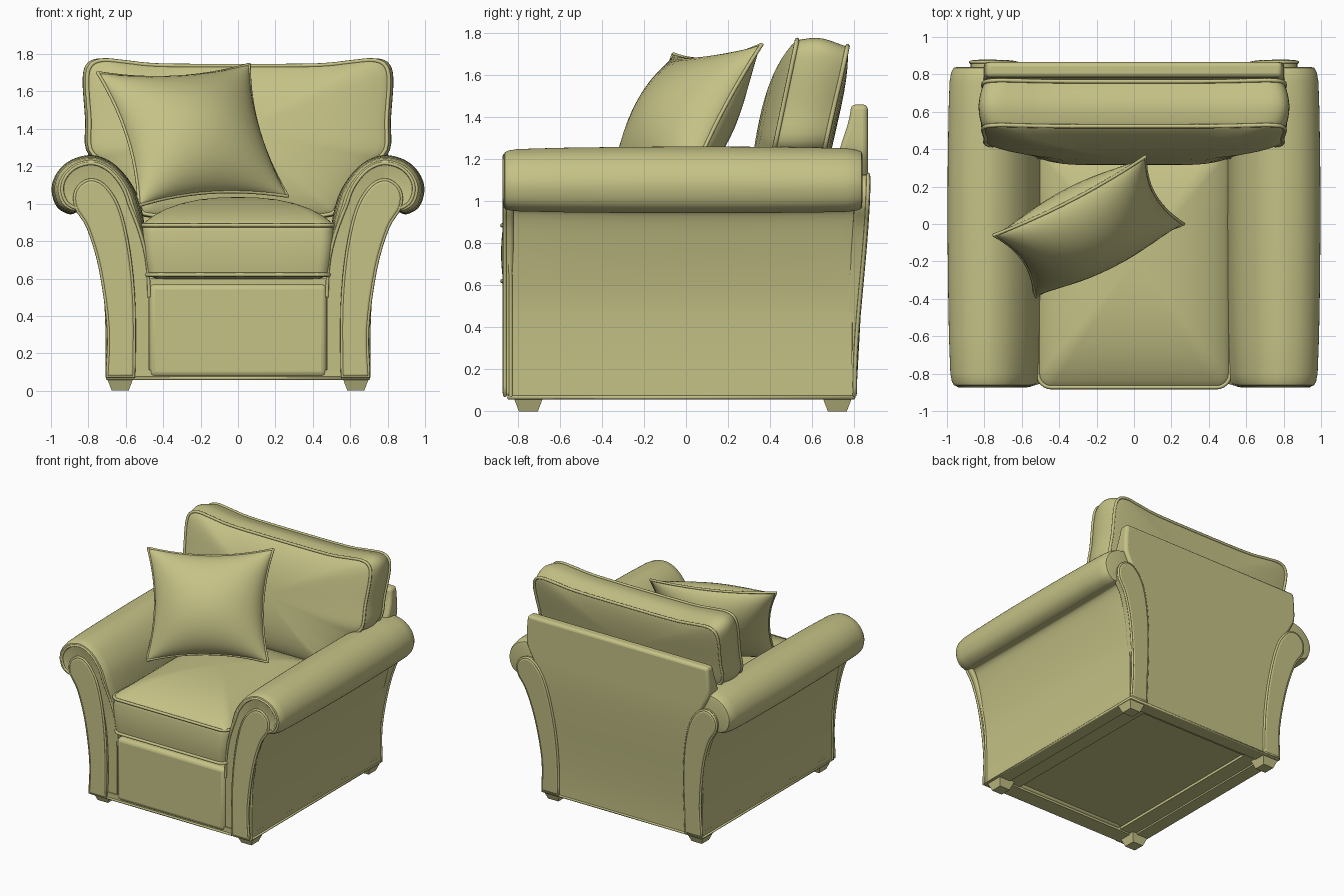
import bpy, bmesh, math
from mathutils import Vector

if "Cube" in bpy.data.objects:
    bpy.data.objects.remove(bpy.data.objects["Cube"])


def smooth(a, b, x):
    t = max(0.0, min(1.0, (x - a) / (b - a)))
    return t * t * (3 - 2 * t)


def spline(pts, n=5, closed=False):
    """Catmull-Rom curve through 2D points."""
    P = [Vector(p) for p in pts]
    m = len(P)
    out = []
    for i in range(m if closed else m - 1):
        g = (lambda k: P[k % m]) if closed else (lambda k: P[max(0, min(m - 1, k))])
        a, b, c, d = g(i - 1), g(i), g(i + 1), g(i + 2)
        for k in range(n):
            t = k / n
            out.append(0.5 * (2 * b + (c - a) * t + (2 * a - 5 * b + 4 * c - d) * t * t
                              + (3 * b - a - 3 * c + d) * t ** 3))
    if not closed:
        out.append(P[-1])
    return out


def loft(name, rings, bevel=0.0, segs=3):
    """Skin equal-length closed rings and cap both ends."""
    bm = bmesh.new()
    R = [[bm.verts.new(p) for p in r] for r in rings]
    n = len(R[0])
    for a, b in zip(R, R[1:]):
        for i in range(n):
            j = (i + 1) % n
            bm.faces.new((a[i], a[j], b[j], b[i]))
    bm.faces.new(R[0][::-1])
    bm.faces.new(R[-1])
    bmesh.ops.recalc_face_normals(bm, faces=bm.faces)
    me = bpy.data.meshes.new(name)
    bm.to_mesh(me)
    bm.free()
    ob = bpy.data.objects.new(name, me)
    bpy.context.collection.objects.link(ob)
    if bevel:
        m = ob.modifiers.new("Bevel", 'BEVEL')
        m.width, m.segments, m.limit_method, m.angle_limit = bevel, segs, 'ANGLE', math.radians(40)
    return ob


def box(name, x0, x1, y0, y1, z0, z1, bevel=0.0, taper=0.0):
    return loft(name, [[(x0 + t, y0 + t, z), (x1 - t, y0 + t, z), (x1 - t, y1 - t, z), (x0 + t, y1 - t, z)]
                       for z, t in ((z0, taper), (z1, 0))], bevel)


def pipe(name, pts, r=0.009, cyclic=True):
    cu = bpy.data.curves.new(name, 'CURVE')
    cu.dimensions = '3D'
    cu.bevel_depth, cu.bevel_resolution = r, 2
    s = cu.splines.new('POLY')
    s.points.add(len(pts) - 1)
    for p, q in zip(s.points, pts):
        p.co = (*q, 1)
    s.use_cyclic_u = cyclic
    ob = bpy.data.objects.new(name, cu)
    bpy.context.collection.objects.link(ob)


def cushion(name, outline, c, h0, h1, dome0, dome1, puff, place):
    """Box cushion: domed faces, puffed band, piping on both seams."""
    c = Vector(c)
    spec = []
    ss = [0.04, 0.2, 0.4, 0.6, 0.75, 0.87, 0.95, 0.985]
    for s in ss:
        spec.append((s, h0 - dome0 * (1 - s ** 2.5) ** 0.8))
    for k in range(9):
        t = k / 8
        spec.append((1 + puff * 4 * t * (1 - t), h0 + (h1 - h0) * t))
    for s in reversed(ss):
        spec.append((s, h1 + dome1 * (1 - s ** 2.5) ** 0.8))
    ring = lambda s, h: [place(*(c + (p - c) * s), h) for p in outline]
    loft(name, [ring(s, h) for s, h in spec])
    for tag, h in (("front", h0), ("rear", h1)):
        pipe(f"{name}_{tag}_piping", ring(1.005, h), 0.011)


def back_y(z):
    return 0.80 + 0.065 * smooth(0.1, 1.15, z)


# Feet and base frame
for sx in (-1, 1):
    for y in (-0.75, 0.72):
        box("foot", sx * 0.63 - 0.07, sx * 0.63 + 0.07, y - 0.07, y + 0.07, 0, 0.065, taper=0.025)
    box("side_base_rail", *sorted((sx * 0.60, sx * 0.70)), -0.84, 0.80, 0.058, 0.11)
box("front_base_rail", -0.62, 0.62, -0.84, -0.72, 0.058, 0.11)
box("rear_base_rail", -0.62, 0.62, 0.70, 0.80, 0.058, 0.11)
pipe("base_piping", [(-0.70, -0.845, 0.066), (0.70, -0.845, 0.066), (0.70, 0.80, 0.066), (-0.70, 0.80, 0.066)])

# Seat box and front panel
box("seat_box", -0.56, 0.56, -0.78, 0.74, 0.09, 0.60)
box("front_panel", -0.475, 0.475, -0.85, -0.70, 0.072, 0.57, 0.03)

# Rolled arms: profile lofted front to back with rounded ends
arm = spline([(0.475, 0.5), (0.485, 0.75), (0.505, 0.92), (0.54, 1.05), (0.60, 1.15), (0.68, 1.225),
              (0.78, 1.26), (0.89, 1.235), (0.965, 1.17), (0.997, 1.08), (0.97, 0.985), (0.90, 0.943),
              (0.825, 0.95), (0.765, 0.78), (0.715, 0.55), (0.70, 0.33), (0.70, 0.07)])
arm.append(Vector((0.475, 0.07)))
sections = [(-0.862, 0.72), (-0.866, 0.78), (-0.862, 0.84), (-0.845, 0.89), (-0.80, 0.93), (-0.6, 0.965),
            (-0.3, 0.99), (0, 1), (0.3, 0.995), (0.6, 0.975), (0.76, 0.95), (0.81, 0.91), (0.835, 0.85),
            (0.84, 0.75)]


def arm_point(p, y, s, sx):
    t = smooth(0.6, 1.0, p.y)
    c = Vector((0.6 + 0.18 * t, p.y + (1.09 - p.y) * t))
    q = c + (p - c) * (1 - (1 - s) * t)
    y += (1 - t) * (0.03 if y < -0.7 else -0.05 if y > 0.7 else 0)
    return (sx * q.x, y, q.y)


# Scroll facings on the arm ends
facing = spline([(0.70, 0.075), (0.692, 0.33), (0.735, 0.65), (0.80, 0.87), (0.865, 0.98), (0.865, 1.07),
                 (0.80, 1.125), (0.72, 1.10), (0.64, 0.98), (0.585, 0.75), (0.557, 0.45), (0.557, 0.075)], 4)
for sx in (-1, 1):
    loft("arm", [[arm_point(p, y, s, sx) for p in arm] for y, s in sections])
    pipe("arm_front_piping", [arm_point(p, -0.864, 0.74, sx) for p in arm[:-1]], 0.009, False)
    loft("front_arm_facing", [[(sx * p.x, y, p.y) for p in facing] for y in (-0.82, -0.873)], 0.014)
    pipe("front_facing_piping", [(sx * p.x, -0.862, p.y) for p in facing])
    loft("rear_arm_facing", [[(sx * p.x, back_y(p.y) + d, p.y) for p in facing] for d in (-0.06, 0.014)], 0.014)
    pipe("rear_facing_piping", [(sx * p.x, back_y(p.y) + 0.002, p.y) for p in facing])

# Outside back, leaning and flaring to the top
back = spline([(0.58, 0.075), (0.58, 0.45), (0.61, 0.75), (0.67, 0.98), (0.76, 1.15), (0.80, 1.24),
               (0.80, 1.36), (0.79, 1.46)], 3)
loft("outside_back", [[(-w, back_y(z) - d, z), (w, back_y(z) - d, z), (w, back_y(z), z), (-w, back_y(z), z)]
                      for w, z in back for d in [0.15 - 0.07 * smooth(1.15, 1.46, z)]], 0.022)

# Seat cushion
r, seat = 0.07, []
for cx, cy, a0 in ((0.435, 0.38, 0), (-0.435, 0.38, 90), (-0.435, -0.80, 180), (0.435, -0.80, 270)):
    for k in range(7):
        a = math.radians(a0 + 15 * k)
        seat.append(Vector((cx + r * math.cos(a), cy + r * math.sin(a))))
seat = [a.lerp(b, k / 4) for a, b in zip(seat, seat[1:] + seat[:1])
        for k in (range(4) if (a - b).length > 0.1 else range(1))]
cushion("seat_cushion", seat, (0, -0.21), 0.62, 0.885, 0.06, 0.15, 0.015,
        lambda x, y, h: (x * (0.97 + 0.04 * smooth(0.6, 0.9, h)), y, h))

# Back cushion, notched around the arms
half = [(0.42, 1.738), (0.6, 1.755), (0.72, 1.765), (0.785, 1.735), (0.803, 1.65), (0.79, 1.45), (0.785, 1.29),
        (0.70, 1.21), (0.60, 1.10), (0.53, 0.99), (0.45, 0.94)]
outline = spline([(0, 1.735)] + half + [(0, 0.94)] + [(-x, z) for x, z in reversed(half)], 4, True)
cushion("back_cushion", outline, (0, 1.38), 0.525, 0.765, 0.10, 0.035, 0.035,
        lambda x, z, h: (x, h + 0.21 * (z - 1.75), z - 0.03 * smooth(0.6, 0.77, h) * smooth(1.3, 1.7, z)))

# Throw pillow: four corners, pinched edges, two bulging faces
TL, TR = Vector((-0.75, -0.06, 1.70)), Vector((0.06, 0.36, 1.745))
BR, BL = Vector((0.265, 0.0, 1.04)), Vector((-0.53, -0.39, 0.99))
nrm = (TR - BL).cross(TL - BR).normalized()
N = 20


def pillow_point(u, v, side):
    a, b = u * (1 - 0.13 * (1 - v * v)), v * (1 - 0.13 * (1 - u * u))
    p = (BL * (1 - a) + BR * (1 + a)) * (1 - b) / 4 + (TL * (1 - a) + TR * (1 + a)) * (1 + b) / 4
    return p + nrm * side * 0.21 * ((1 - u * u) * (1 - v * v)) ** 0.6


bm = bmesh.new()
g = [math.sin(math.pi / 2 * (2 * i / N - 1)) for i in range(N + 1)]
for side in (-1, 1):
    V = [[bm.verts.new(pillow_point(u, v, side)) for u in g] for v in g]
    for j in range(N):
        for i in range(N):
            bm.faces.new((V[j][i], V[j][i + 1], V[j + 1][i + 1], V[j + 1][i]))
bmesh.ops.remove_doubles(bm, verts=bm.verts, dist=0.0005)
bmesh.ops.recalc_face_normals(bm, faces=bm.faces)
me = bpy.data.meshes.new("throw_pillow")
bm.to_mesh(me)
bm.free()
bpy.context.collection.objects.link(bpy.data.objects.new("throw_pillow", me))
edge = ([(u, -1) for u in g[:-1]] + [(1, v) for v in g[:-1]]
        + [(-u, 1) for u in g[:-1]] + [(-1, -v) for v in g[:-1]])
pipe("throw_pillow_piping", [pillow_point(u, v, 0) for u, v in edge], 0.009)

# One upholstery colour, smooth shading
mat = bpy.data.materials.new("upholstery")
mat.diffuse_color = (0.56, 0.54, 0.24, 1)
mat.use_nodes = True
mat.node_tree.nodes["Principled BSDF"].inputs["Base Color"].default_value = mat.diffuse_color
for ob in bpy.data.objects:
    ob.data.materials.append(mat)
    if ob.type == 'MESH':
        bpy.ops.object.select_all(action='DESELECT')
        ob.select_set(True)
        bpy.context.view_layer.objects.active = ob
        bpy.ops.object.shade_smooth_by_angle(angle=math.radians(40))
